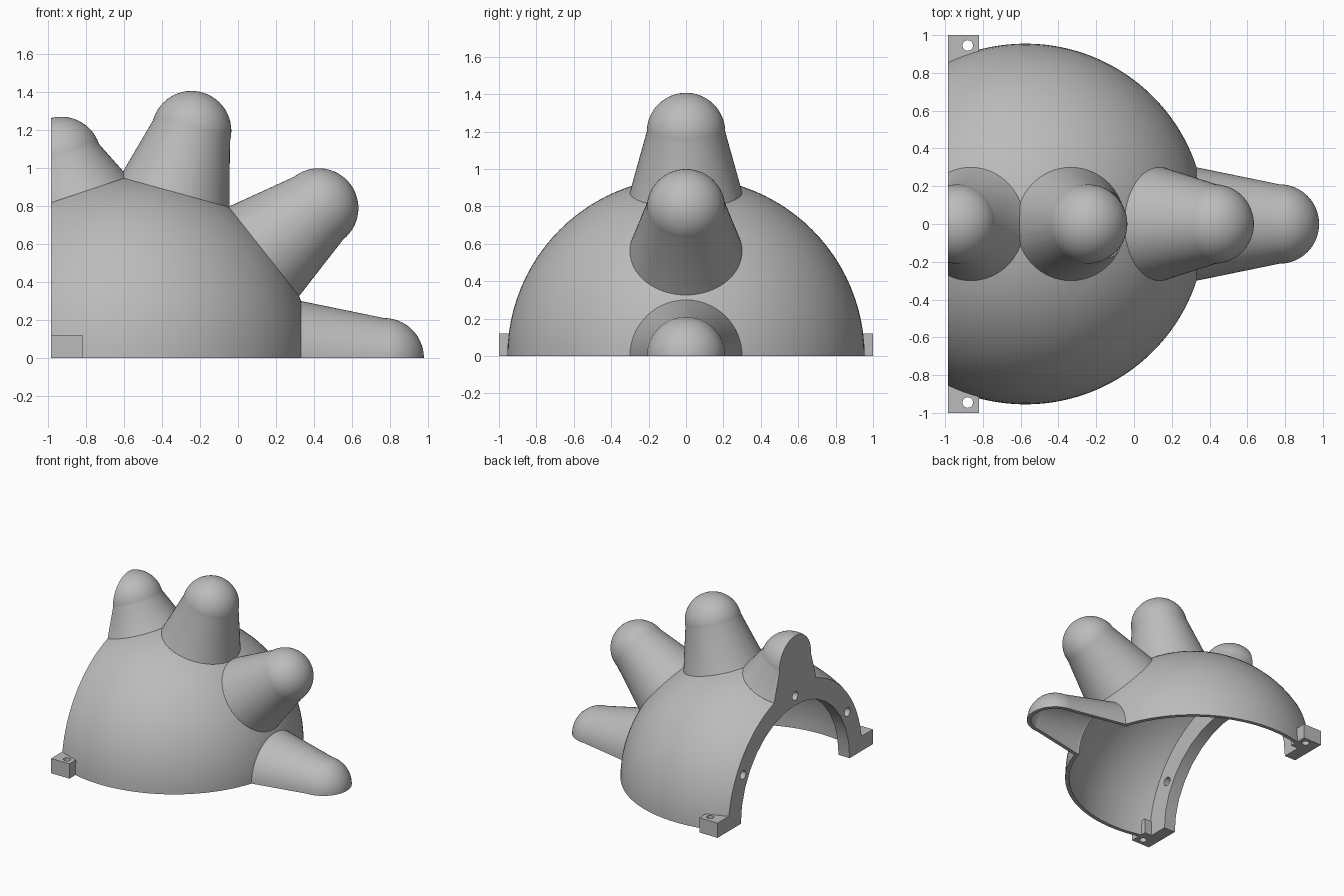
import bpy, bmesh
from math import sin, cos, pi, radians, sqrt
from mathutils import Matrix, Vector

if "Cube" in bpy.data.objects:
    bpy.data.objects.remove(bpy.data.objects["Cube"])

grey = bpy.data.materials.new("plain_grey")
grey.use_nodes = True
COLOUR = (0.5, 0.5, 0.5, 1)
grey.diffuse_color = COLOUR
grey.node_tree.nodes["Principled BSDF"].inputs["Base Color"].default_value = COLOUR

CENTRE = Vector((-0.575, 0, 0))
RADIUS, WALL = 0.955, 0.03
BACK, FLANGE = -0.985, 0.1
# direction in degrees and distance of each knob's round tip
KNOBS = [(0, 1.345), (38.3, 1.274), (74.6, 1.242), (108.6, 1.12)]


def finish(bm, name):
    bmesh.ops.recalc_face_normals(bm, faces=bm.faces)
    mesh = bpy.data.meshes.new(name)
    bm.to_mesh(mesh)
    bm.free()
    mesh.materials.append(grey)
    obj = bpy.data.objects.new(name, mesh)
    bpy.context.collection.objects.link(obj)
    return obj


def lathe(name, profile, origin, angle=0, steps=96):
    """Revolve (distance, radius) points around x, then tilt up by angle."""
    bm = bmesh.new()
    verts = [bm.verts.new((d, 0, r)) for d, r in profile]
    edges = [bm.edges.new(pair) for pair in zip(verts, verts[1:])]
    bmesh.ops.spin(bm, geom=verts + edges, axis=(1, 0, 0), cent=(0, 0, 0),
                   angle=2 * pi, steps=steps)
    bmesh.ops.remove_doubles(bm, verts=bm.verts, dist=0.0001)
    bm.transform(Matrix.Translation(origin) @ Matrix.Rotation(-radians(angle), 4, 'Y'))
    return finish(bm, name)


def arc(mid, r, start, end, n):
    """Profile points of a circular arc, from start to end degrees."""
    steps = [radians(start + (end - start) * i / n) for i in range(n + 1)]
    return [(mid + r * cos(t), max(0, r * sin(t))) for t in steps]


def box(name, low, high):
    bm = bmesh.new()
    bmesh.ops.create_cube(bm, size=1)
    for v in bm.verts:
        v.co = [lo if c < 0 else hi for c, lo, hi in zip(v.co, low, high)]
    return finish(bm, name)


def rod(name, start, length, r, upright=False):
    return lathe(name, [(0, 0), (0, r), (length, r), (length, 0)], start,
                 90 if upright else 0, 32)


def combine(obj, other, operation):
    mod = obj.modifiers.new(operation.lower(), 'BOOLEAN')
    mod.operation, mod.solver, mod.object = operation, 'EXACT', other
    bpy.context.view_layer.objects.active = obj
    bpy.ops.object.modifier_apply(modifier=mod.name)
    bpy.data.objects.remove(other)


def knobbed_ball(name, inset):
    """Ball with tapered, round-tipped knobs, shrunk by inset."""
    ball = lathe(name, arc(0, RADIUS - inset, 180, 0, 64), CENTRE)
    base = sqrt(RADIUS ** 2 - 0.3 ** 2)
    for angle, reach in KNOBS:
        profile = [(0.6, 0), (0.6, 0.2), (base, 0.3 - inset)]
        profile += arc(reach, 0.21 - inset, 90, 0, 16)
        combine(ball, lathe("knob", profile, CENTRE, angle, 64), 'UNION')
    return ball


# outer half dome, trimmed flat at the back and bottom
shell = knobbed_ball("knobbed_shell", 0)
combine(shell, box("trim", (BACK, -2, 0), (2, 2, 2)), 'INTERSECT')

# hollow inside, leaving a thick flange at the back with an arched opening
hollow = knobbed_ball("hollow", WALL)
combine(hollow, box("trim", (BACK + FLANGE, -2, -2), (2, 2, 2)), 'INTERSECT')
combine(shell, hollow, 'DIFFERENCE')
combine(shell, rod("opening", (BACK - 0.2, 0, 0), 0.5, 0.7), 'DIFFERENCE')

# bolt holes through the flange
for angle in (30, 90, 150):
    t = radians(angle)
    spot = (BACK - 0.1, 0.775 * cos(t), 0.775 * sin(t))
    combine(shell, rod("bolt_hole", spot, 0.25, 0.035), 'DIFFERENCE')

# mounting tabs with screw holes
for side in (-1, 1):
    y = sorted((side * 0.85, side))
    combine(shell, box("tab", (BACK, y[0], 0), (-0.82, y[1], 0.12)), 'UNION')
    combine(shell, rod("screw_hole", (-0.88, side * 0.945, -0.1), 0.3, 0.028, True), 'DIFFERENCE')

bpy.ops.object.select_all(action='DESELECT')
shell.select_set(True)
bpy.context.view_layer.objects.active = shell
bpy.ops.object.shade_smooth_by_angle(angle=radians(25))
